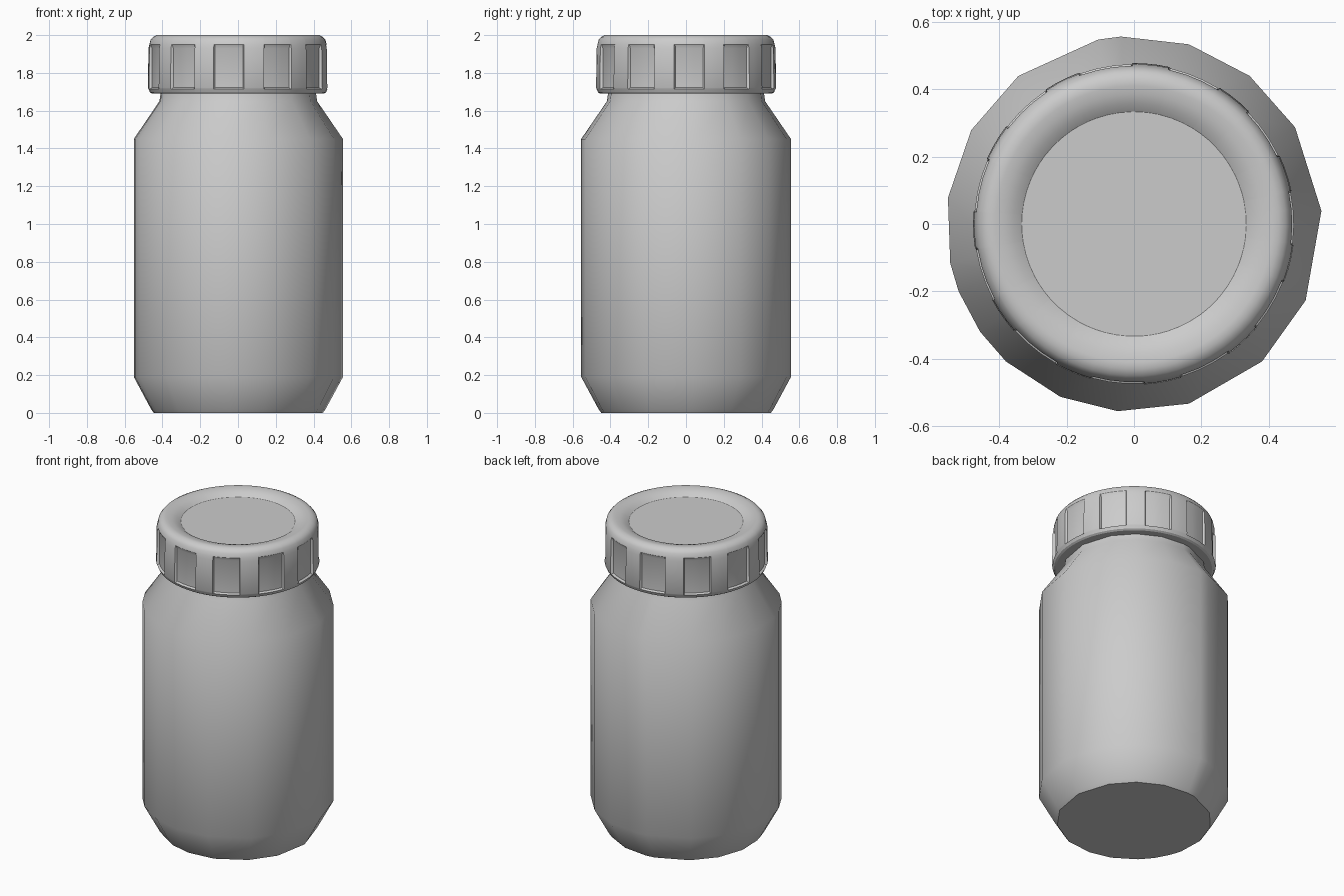
import bpy, bmesh
from math import sin, cos, radians

old = bpy.data.objects.get("Cube")
if old:
    bpy.data.objects.remove(old)

grey = bpy.data.materials.new("plain_grey")
grey.use_nodes = True
tone = (0.6, 0.6, 0.6, 1)
grey.diffuse_color = tone
grey.node_tree.nodes["Principled BSDF"].inputs["Base Color"].default_value = tone


def lathe(name, angles, rings, limit):
    """Skin rings of (height, radius function of the column), capped at both ends."""
    bm = bmesh.new()
    loops = [[bm.verts.new((radius(i) * cos(radians(a)), radius(i) * sin(radians(a)), z))
              for i, a in enumerate(angles)] for z, radius in rings]
    n = len(angles)
    for low, high in zip(loops, loops[1:]):
        for i in range(n):
            j = (i + 1) % n
            bm.faces.new((low[i], low[j], high[j], high[i]))
    bm.faces.new(loops[0][::-1])
    bm.faces.new(loops[-1])
    bmesh.ops.recalc_face_normals(bm, faces=bm.faces)
    mesh = bpy.data.meshes.new(name)
    bm.to_mesh(mesh)
    bm.free()
    mesh.materials.append(grey)
    obj = bpy.data.objects.new(name, mesh)
    bpy.context.collection.objects.link(obj)
    bpy.ops.object.select_all(action='DESELECT')
    obj.select_set(True)
    bpy.context.view_layer.objects.active = obj
    bpy.ops.object.shade_smooth_by_angle(angle=radians(limit))
    return obj


def ring(z, r):
    return z, lambda i: r


# Jar body: slightly uneven sides, chamfered foot and sloping shoulder
sides = [4, 31, 52, 73, 94, 101, 128, 150, 172, 192, 201, 215, 227, 247, 265, 287, 313, 336]
body_profile = [(0, 0.45), (0.02, 0.465), (0.19, 0.557), (1.45, 0.557),
                (1.65, 0.42), (1.72, 0.41)]
lathe("jar_body", sides, [ring(z, r) for z, r in body_profile], 42)

# Screw cap: eleven shallow grip grooves round the skirt
GROOVES = 11
pitch = 360 / GROOVES
offsets = [-9.8, -9.2, -3, 3, 9.2, 9.8, 14, 18.6]
cap_angles = [-96 + k * pitch + o for k in range(GROOVES) for o in offsets]


def grooved(z, r, depth):
    return z, lambda i: r - depth * (1 <= i % len(offsets) <= 4)


cap_rings = [ring(1.69, 0.455), ring(1.697, 0.466), ring(1.715, 0.474),
             grooved(1.722, 0.477, 0.016), grooved(1.93, 0.474, 0.013),
             ring(1.95, 0.469), ring(1.975, 0.463), ring(1.99, 0.45),
             ring(2.0, 0.43), ring(2.0, 0.41), ring(1.996, 0.385),
             ring(1.987, 0.357), ring(1.97, 0.333)]
lathe("screw_cap", cap_angles, cap_rings, 32)
